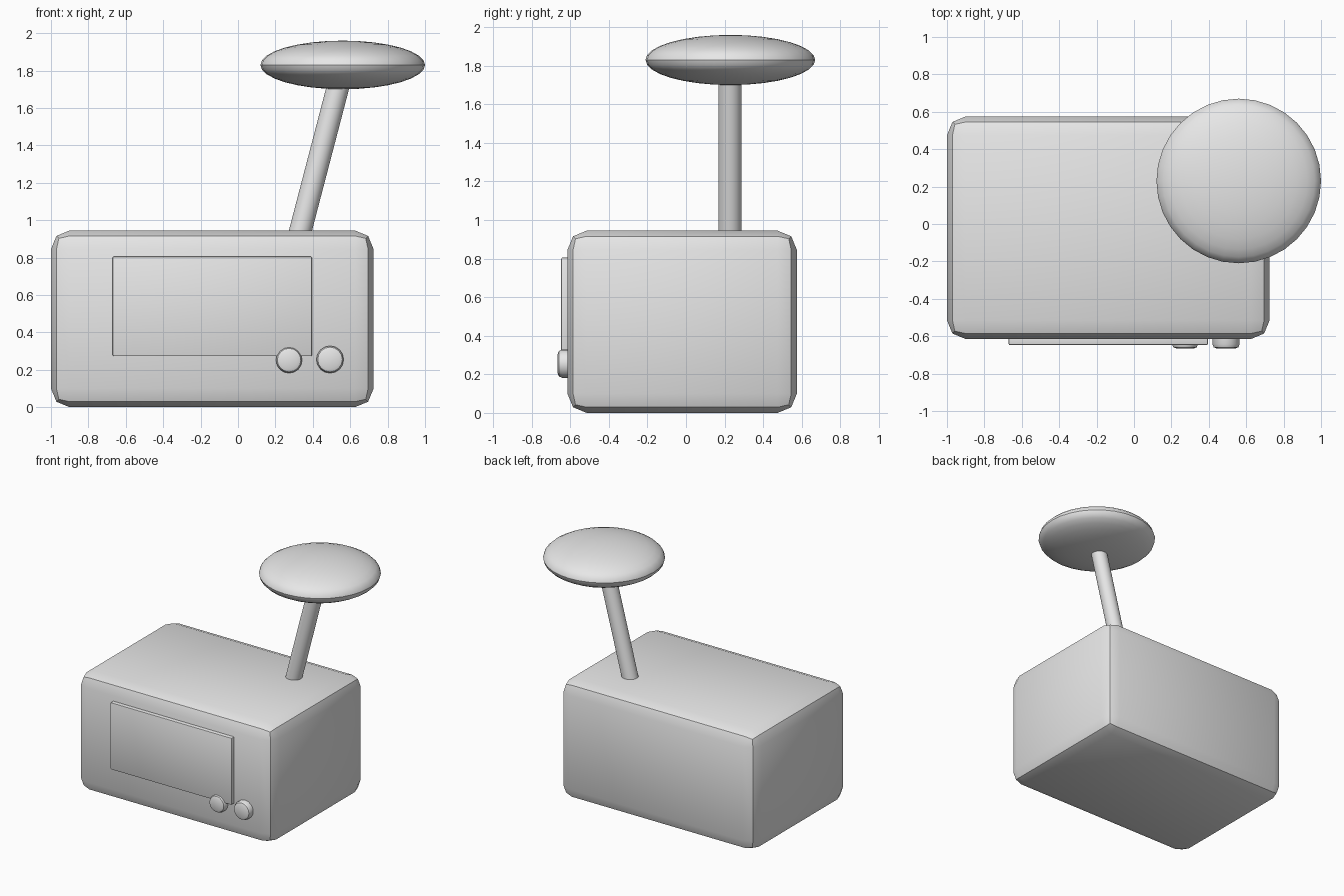
import bpy, bmesh, math
from mathutils import Matrix, Vector

if "Cube" in bpy.data.objects:
    bpy.data.objects.remove(bpy.data.objects["Cube"])

grey = bpy.data.materials.new("light_grey")
grey.diffuse_color = (0.8, 0.8, 0.8, 1)
grey.use_nodes = True
grey.node_tree.nodes["Principled BSDF"].inputs["Base Color"].default_value = grey.diffuse_color


def finish(bm, name):
    """Turn a bmesh into a smooth-by-angle object."""
    bmesh.ops.recalc_face_normals(bm, faces=bm.faces)
    mesh = bpy.data.meshes.new(name)
    bm.to_mesh(mesh)
    bm.free()
    mesh.materials.append(grey)
    ob = bpy.data.objects.new(name, mesh)
    bpy.context.collection.objects.link(ob)
    bpy.ops.object.select_all(action='DESELECT')
    ob.select_set(True)
    bpy.context.view_layer.objects.active = ob
    bpy.ops.object.shade_smooth_by_angle(angle=math.radians(30))
    return ob


def rounded_box(name, lo, hi, bevel):
    bm = bmesh.new()
    lo, hi = Vector(lo), Vector(hi)
    bmesh.ops.create_cube(bm, size=1, matrix=Matrix.Translation((lo + hi) / 2)
                          @ Matrix.Diagonal((*(hi - lo), 1)))
    bmesh.ops.bevel(bm, geom=bm.edges[:], offset=bevel, segments=2,
                    profile=0.5, affect='EDGES')
    return finish(bm, name)


def rod(name, a, b, radius, sides, bevel=0):
    """Cylinder from a to b, with the rim at b optionally rounded."""
    a, b = Vector(a), Vector(b)
    d = b - a
    bm = bmesh.new()
    bmesh.ops.create_cone(bm, cap_ends=True, segments=sides, radius1=radius,
                          radius2=radius, depth=d.length)
    if bevel:
        rim = [e for e in bm.edges if all(v.co.z > 0 for v in e.verts)]
        bmesh.ops.bevel(bm, geom=rim, offset=bevel, segments=2,
                        profile=0.5, affect='EDGES')
    turn = d.to_track_quat('Z', 'Y').to_matrix().to_4x4()
    bm.transform(Matrix.Translation((a + b) / 2) @ turn)
    return finish(bm, name)


# Main casing and raised front panel
rounded_box("casing", (-1, -0.615, 0), (0.725, 0.575, 0.945), 0.1)
rounded_box("front_panel", (-0.67, -0.647, 0.273), (0.395, -0.58, 0.805), 0.006)

# Two control knobs
for name, x, z, r in (("left_knob", 0.273, 0.252, 0.07),
                      ("right_knob", 0.492, 0.255, 0.073)):
    rod(name, (x, -0.58, z), (x, -0.666, z), r, 16, 0.024)

# Leaning mast
rod("mast", (0.317, 0.228, 0.88), (0.547, 0.228, 1.76), 0.06, 32)

# Squashed dish on top of the mast
bm = bmesh.new()
bmesh.ops.create_uvsphere(bm, u_segments=32, v_segments=16, radius=1,
                          matrix=Matrix.Translation((0.56, 0.23, 1.83))
                          @ Matrix.Diagonal((0.44, 0.44, 0.13, 1)))
finish(bm, "dish")
